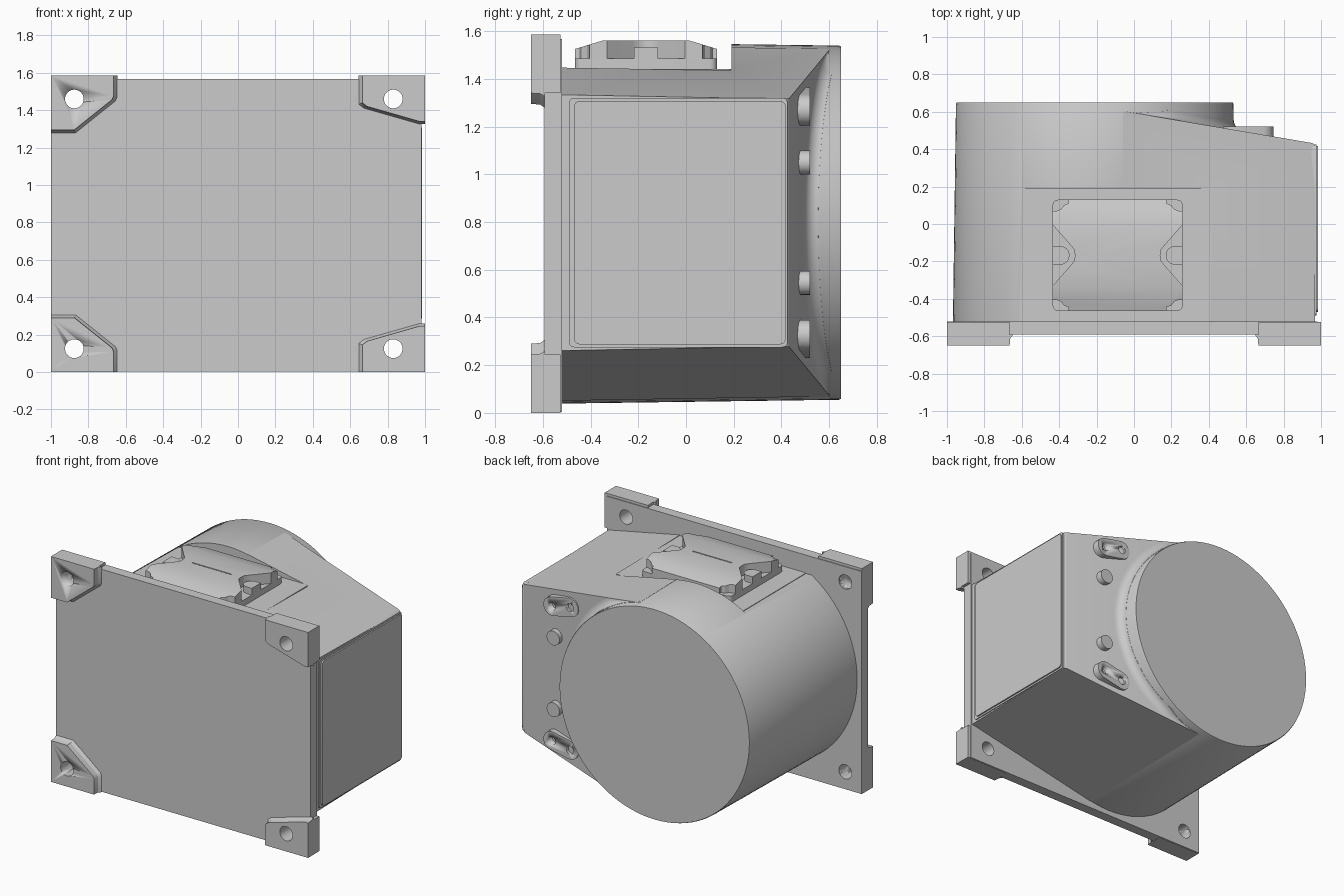
import bpy, bmesh, math
from math import sin, cos, radians, pi

if "Cube" in bpy.data.objects:
    bpy.data.objects.remove(bpy.data.objects["Cube"])

CX, CZ = -0.21, 0.797          # main barrel axis


def finish(name, bm, smooth=True):
    bmesh.ops.recalc_face_normals(bm, faces=bm.faces)
    me = bpy.data.meshes.new(name)
    bm.to_mesh(me)
    bm.free()
    ob = bpy.data.objects.new(name, me)
    bpy.context.collection.objects.link(ob)
    if smooth:
        shade(ob)
    return ob


def shade(ob):
    bpy.ops.object.select_all(action='DESELECT')
    ob.select_set(True)
    bpy.context.view_layer.objects.active = ob
    bpy.ops.object.shade_smooth_by_angle(angle=radians(30))


def loft(name, rings, closed=False, bevel=None):
    """Skin between rings of equal length; ends capped unless closed."""
    bm = bmesh.new()
    vs = [[bm.verts.new(p) for p in r] for r in rings]
    n = len(vs[0])
    for a, b in zip(vs, vs[1:]):
        for i in range(n):
            j = (i + 1) % n
            bm.faces.new((a[i], a[j], b[j], b[i]))
    bm.faces.new(vs[0])
    bm.faces.new(vs[-1])
    bmesh.ops.recalc_face_normals(bm, faces=bm.faces)
    if bevel:
        width, test = bevel
        es = [e for e in bm.edges if all(test(v.co) for v in e.verts)]
        bmesh.ops.bevel(bm, geom=es, offset=width, segments=3, profile=0.5, affect='EDGES')
    return finish(name, bm)


def prism(name, pts, axis, a, b):
    place = {'X': lambda u, v, w: (w, u, v), 'Y': lambda u, v, w: (u, w, v),
             'Z': lambda u, v, w: (u, v, w)}[axis]
    return loft(name, [[place(u, v, w) for u, v in pts] for w in (a, b)])


def rect(u0, u1, v0, v1, r=0.0):
    if r == 0:
        return [(u0, v0), (u1, v0), (u1, v1), (u0, v1)]
    out = []
    for k, (u, v) in enumerate([(u1 - r, v1 - r), (u0 + r, v1 - r), (u0 + r, v0 + r), (u1 - r, v0 + r)]):
        out += [(u + r * cos((k + i / 5) * pi / 2), v + r * sin((k + i / 5) * pi / 2)) for i in range(6)]
    return out


def circle(u, v, r, n=32):
    return [(u + r * cos(2 * pi * i / n), v + r * sin(2 * pi * i / n)) for i in range(n)]


def obround(u, v, half, r, tilt):
    out = []
    for s in (0, 1):
        c = half if s == 0 else -half
        for i in range(13):
            t = -pi / 2 + s * pi + pi * i / 12
            x, y = c + r * cos(t), r * sin(t)
            out.append((u + x * cos(tilt) - y * sin(tilt), v + x * sin(tilt) + y * cos(tilt)))
    return out


def cut(ob, *cutters):
    for c in cutters:
        m = ob.modifiers.new('cut', 'BOOLEAN')
        m.operation, m.solver, m.object = 'DIFFERENCE', 'EXACT', c
        bpy.context.view_layer.objects.active = ob
        bpy.ops.object.modifier_move_to_index(modifier=m.name, index=0)
        bpy.ops.object.modifier_apply(modifier=m.name)
        bpy.data.objects.remove(c)


def back_y(x):
    return 0.43 + 0.169 * (0.97 - x)


# Mounting plate
plate = prism('mounting_plate', rect(-1, 0.98, 0.003, 1.567), 'Y', -0.592, -0.52)

# Corner pads with drilled holes, sloping skirts towards the plate
left = [(-1, 1.585), (-1, 1.295), (-0.875, 1.295), (-0.675, 1.455), (-0.665, 1.475), (-0.665, 1.585)]
right = [(1, 1.585), (1, 1.34), (0.97, 1.34), (0.69, 1.42), (0.665, 1.44), (0.665, 1.585)]
for side, pts, hx in (('left', left, -0.875), ('right', right, 0.83)):
    for level in ('top', 'bottom'):
        z = (lambda v: v) if level == 'top' else (lambda v: 1.585 - v)
        ex = pts[0][0]
        rings = []
        for y, k in ((-0.65, 1), (-0.612, 1.01), (-0.59, 1.06), (-0.5899, 1), (-0.525, 1)):
            rings.append([(ex + (u - ex) * k, y, z(1.585 + (v - 1.585) * k)) for u, v in pts])
        pad = loft(f'corner_pad_{level}_{side}', rings)
        for ob in (plate, pad):
            cut(ob, prism('drill', circle(hx, z(1.46), 0.05), 'Y', -0.8, -0.4))

# Drafted main barrel
barrel = loft('main_barrel', [[(x, y, z) for x, z in circle(CX, CZ, r, 96)]
                              for y, r in ((-0.521, 0.758), (0.642, 0.742), (0.65, 0.738))])

# Wedge housing running tangentially off the barrel
def section(y, g):
    pts = [(-0.06, 0.732 + g), (0.968, 0.522 + g)]
    pts = pts + [(x, -h) for x, h in reversed(pts)]
    return [(x, back_y(x) if y is None else y, CZ + h) for x, h in pts]

housing = loft('side_housing', [section(-0.521, 0.014), section(None, -0.004)],
               bevel=(0.018, lambda c: c.x > 0.9 and c.y > 0.3))

# Flat seat for the terminal cover
for ob in (barrel, housing):
    cut(ob, prism('seat_cutter', rect(-0.8, 0.412, -0.7, 0.19), 'Z', 1.438, 1.8))
prism('cover_seat', rect(-0.57, 0.415, -0.521, 0.188, 0.012), 'Z', 1.40, 1.442)

# Concave fillet where barrel meets the sloping back face
rings = []
for i in range(57):
    t = radians(-77 + 154 * i / 56)
    r = 0.744
    f = min(0.05, 0.9 * r * (1 / cos(radians(78.8) - abs(t)) - 1))
    prof = [(r + f * (1 - sin(k * pi / 12)), f * (1 - cos(k * pi / 12))) for k in range(7)]
    prof += [(r - 0.03, f), (r - 0.03, -0.03), (r + f, -0.03)]
    rings.append([(CX + q * cos(t), back_y(CX + q * cos(t)) + h, CZ + q * sin(t)) for q, h in prof])
loft('barrel_fillet', rings)

# Raised side panel
prism('side_panel', rect(-0.49, 0.425, 0.275, 1.32, 0.02), 'X', 0.95, 0.975)
prism('side_panel_face', rect(-0.47, 0.418, 0.287, 1.307, 0.025), 'X', 0.95, 0.985)

# Bosses on the sloping back face
for s, level in ((1, 'upper'), (-1, 'lower')):
    prism(f'round_boss_{level}', circle(0.67, CZ + s * 0.252, 0.05), 'Y', 0.43, 0.52)
    tilt = -0.2 * s
    lug = prism(f'screw_lug_{level}', obround(0.61, CZ + s * 0.487, 0.072, 0.065, tilt), 'Y', 0.41, 0.52)
    for d in (-0.072, 0.072):
        u, v = 0.61 + d * cos(tilt), CZ + s * 0.487 + d * sin(tilt)
        cut(lug, prism('drill', circle(u, v, 0.028, 20), 'Y', 0.455, 0.7))

# Terminal cover: base, ridged lid with notched corners and end recesses
X0, X1, Y0, Y1 = -0.435, 0.26, -0.465, 0.13
YM = (Y0 + Y1) / 2
prism('cover_base', rect(X0, X1, Y0, Y1, 0.03), 'Z', 1.43, 1.485)
lid = prism('cover_lid', [(Y0, 1.48), (Y0, 1.525), (-0.35, 1.56), (0.015, 1.56), (Y1, 1.525), (Y1, 1.48)],
            'X', X0, X1)
for x, s in ((X0, 1), (X1, -1)):
    for y, q in ((Y0, 1), (Y1, -1)):
        a, b = (lambda d: x + s * d), (lambda d: y + q * d)
        notch = [(a(-0.1), b(-0.1)), (a(0.085), b(-0.1)), (a(0.085), b(0.02)), (a(0.06), b(0.03)),
                 (a(0.045), b(0.05)), (a(0.02), b(0.06)), (a(-0.1), b(0.06))]
        cut(lid, prism('notch', notch, 'Z', 1.4, 1.7))
    vee = [(x - s * 0.05, YM + 0.22), (x + s * 0.095, YM + 0.055), (x + s * 0.115, YM + 0.03),
           (x + s * 0.12, YM), (x + s * 0.115, YM - 0.03), (x + s * 0.095, YM - 0.055), (x - s * 0.05, YM - 0.22)]
    cut(lid, prism('vee', vee, 'Z', 1.4, 1.7))
    seat = [(x, YM - 0.05)] + [(x + s * (0.04 + 0.05 * cos(i * pi / 12)), YM + 0.05 * sin(i * pi / 12))
                               for i in range(-6, 7)] + [(x, YM + 0.05)]
    prism('cover_screw_seat_' + ('left' if s > 0 else 'right'), seat, 'Z', 1.47, 1.532)
cut(lid, prism('groove', rect(-0.24, 0.065, YM - 0.004, YM + 0.004), 'Z', 1.554, 1.6))

for ob in (plate, barrel, housing, lid):
    shade(ob)
